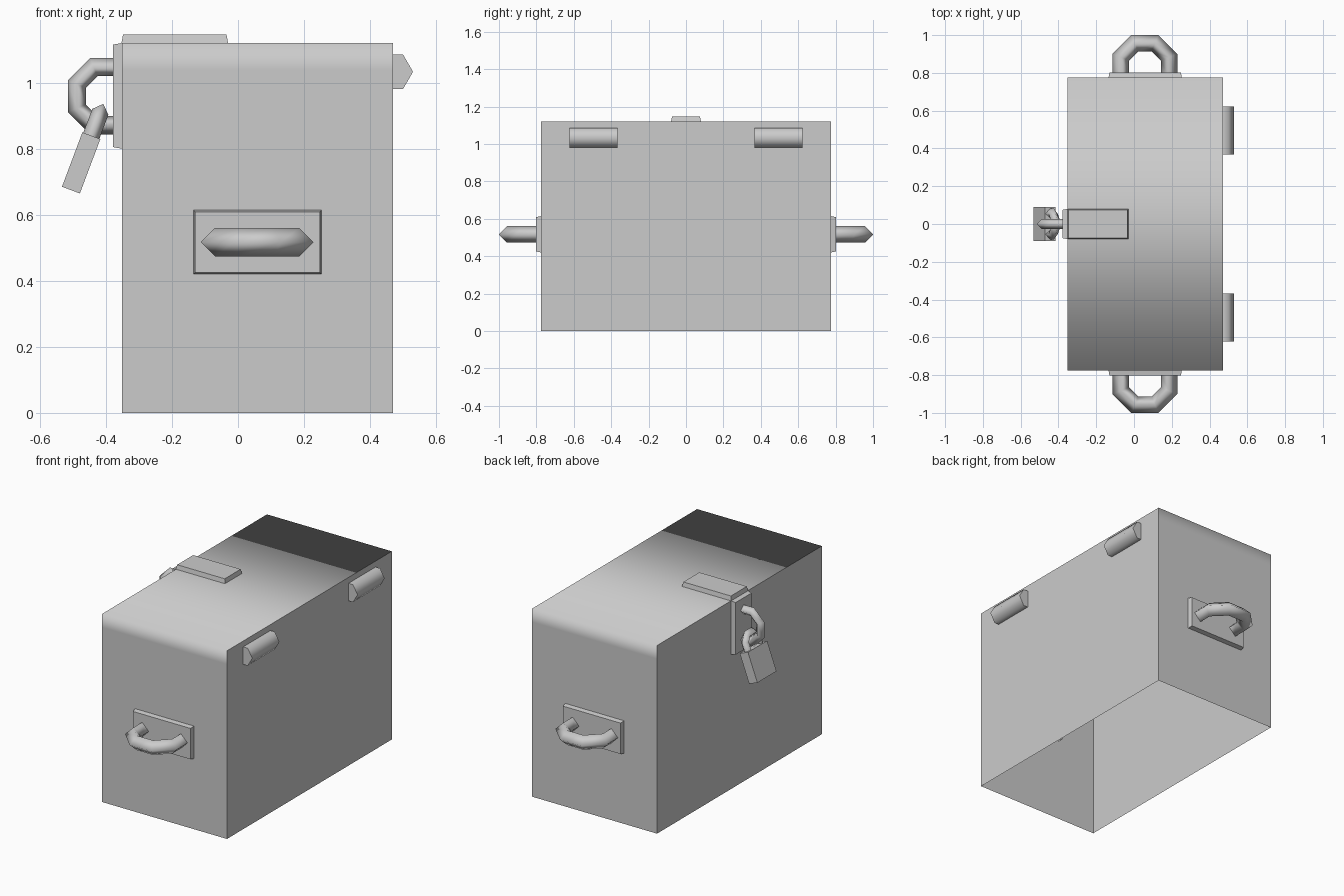
import bpy, bmesh, math
from mathutils import Matrix, Vector

cube = bpy.data.objects.get("Cube")
if cube:
    bpy.data.objects.remove(cube, do_unlink=True)

grey = bpy.data.materials.new("light_grey")
grey.use_nodes = True
grey.diffuse_color = (0.6, 0.6, 0.6, 1)
grey.node_tree.nodes["Principled BSDF"].inputs["Base Color"].default_value = (0.6, 0.6, 0.6, 1)


def finish(bm, name, matrix=Matrix()):
    bm.transform(matrix)
    me = bpy.data.meshes.new(name)
    bm.to_mesh(me)
    bm.free()
    me.materials.append(grey)
    ob = bpy.data.objects.new(name, me)
    bpy.context.collection.objects.link(ob)
    return ob


def box_mesh(lo, hi):
    lo, hi = Vector(lo), Vector(hi)
    bm = bmesh.new()
    bmesh.ops.create_cube(bm, size=1)
    for v in bm.verts:
        v.co = (lo + hi) / 2 + v.co * (hi - lo)
    return bm


def plate(name, lo, hi, axis, sign, taper=0.005):
    """Box whose outer face along the axis is slightly smaller."""
    bm = box_mesh(lo, hi)
    mid = (Vector(lo) + Vector(hi)) / 2
    for v in bm.verts:
        if (v.co[axis] - mid[axis]) * sign > 0:
            for k in range(3):
                if k != axis:
                    v.co[k] -= math.copysign(taper, v.co[k] - mid[k])
    return finish(bm, name)


def loop(name, flat_radius, wire, matrix):
    """Part of an eight-sided ring, with a diamond section, opening towards local -y."""
    bm = bmesh.new()
    rings = []
    stretch = 1 / math.cos(math.pi / 8)
    for i in range(6):
        a = math.radians(-22.5 + 45 * i)
        ring = []
        for j in range(4):
            b = j * math.pi / 2
            r = (flat_radius + wire * math.cos(b)) * stretch
            ring.append(bm.verts.new((r * math.cos(a), r * math.sin(a), wire * math.sin(b))))
        rings.append(ring)
    for p, q in zip(rings, rings[1:]):
        for j in range(4):
            k = (j + 1) % 4
            bm.faces.new((p[j], q[j], q[k], p[k])).smooth = True
    bmesh.ops.recalc_face_normals(bm, faces=bm.faces)
    return finish(bm, name, matrix)


# Chest shell, open underneath, with shading rounded over the two ends of the lid
bm = box_mesh((-0.352, -0.775, 0), (0.47, 0.775, 1.12))
bm.faces.ensure_lookup_table()
bmesh.ops.delete(bm, geom=[f for f in bm.faces if f.normal.z < -0.5], context='FACES')
bmesh.ops.bisect_plane(bm, geom=bm.verts[:] + bm.edges[:] + bm.faces[:],
                       plane_co=(0, 0, 1.04), plane_no=(0, 0, 1))
for f in bm.faces:
    f.smooth = True
for e in bm.edges:
    a, b = (v.co for v in e.verts)
    end_edge = min(a.z, b.z) > 1.1 and abs(a.y - b.y) < 0.01
    e.smooth = end_edge or abs(a.z - 1.04) + abs(b.z - 1.04) < 0.01
finish(bm, "chest_shell")

# Hinges
for side, y in (("front", -0.495), ("back", 0.495)):
    bm = bmesh.new()
    bmesh.ops.create_cone(bm, cap_ends=True, segments=6, radius1=0.06, radius2=0.06, depth=0.255)
    for f in bm.faces:
        f.smooth = abs(f.normal.z) < 0.5
    for e in bm.edges:
        e.smooth = abs(e.verts[0].co.z - e.verts[1].co.z) > 0.1
    turn = Matrix.Rotation(math.pi / 2, 4, 'X') @ Matrix.Rotation(math.pi / 6, 4, 'Z')
    finish(bm, side + "_hinge", Matrix.Translation((0.47, y, 1.033)) @ turn)

# Carrying handles at both ends
for side, s in (("front", -1), ("back", 1)):
    ys = sorted((0.775 * s, 0.802 * s))
    plate(side + "_handle_plate", (-0.135, ys[0], 0.42), (0.253, ys[1], 0.614), 1, s)
    turn = Matrix.Rotation(0 if s > 0 else math.pi, 4, 'Z')
    loop(side + "_handle", 0.1275, 0.0435, Matrix.Translation((0.058, 0.83 * s, 0.517)) @ turn)

# Hasp
plate("hasp_top", (-0.353, -0.08, 1.12), (-0.03, 0.08, 1.146), 2, 1)
plate("hasp_front", (-0.379, -0.08, 0.8), (-0.352, 0.08, 1.12), 0, -1)
upright = Matrix(((0, -1, 0), (0, 0, 1), (-1, 0, 0))).to_4x4()
loop("hasp_staple", 0.088, 0.0275, Matrix.Translation((-0.4, 0, 0.959)) @ upright)

# Padlock hanging at a tilt
tilt = Matrix.Translation((-0.475, 0, 0.757)) @ Matrix.Rotation(math.radians(20.6), 4, 'Y')
finish(box_mesh((-0.029, -0.09, -0.088), (0.029, 0.09, 0.088)), "padlock_body", tilt)
across = Matrix(((0, 0, 1), (1, 0, 0), (0, 1, 0))).to_4x4()
loop("padlock_shackle", 0.055, 0.026, tilt @ Matrix.Translation((0, 0, 0.11)) @ across)
